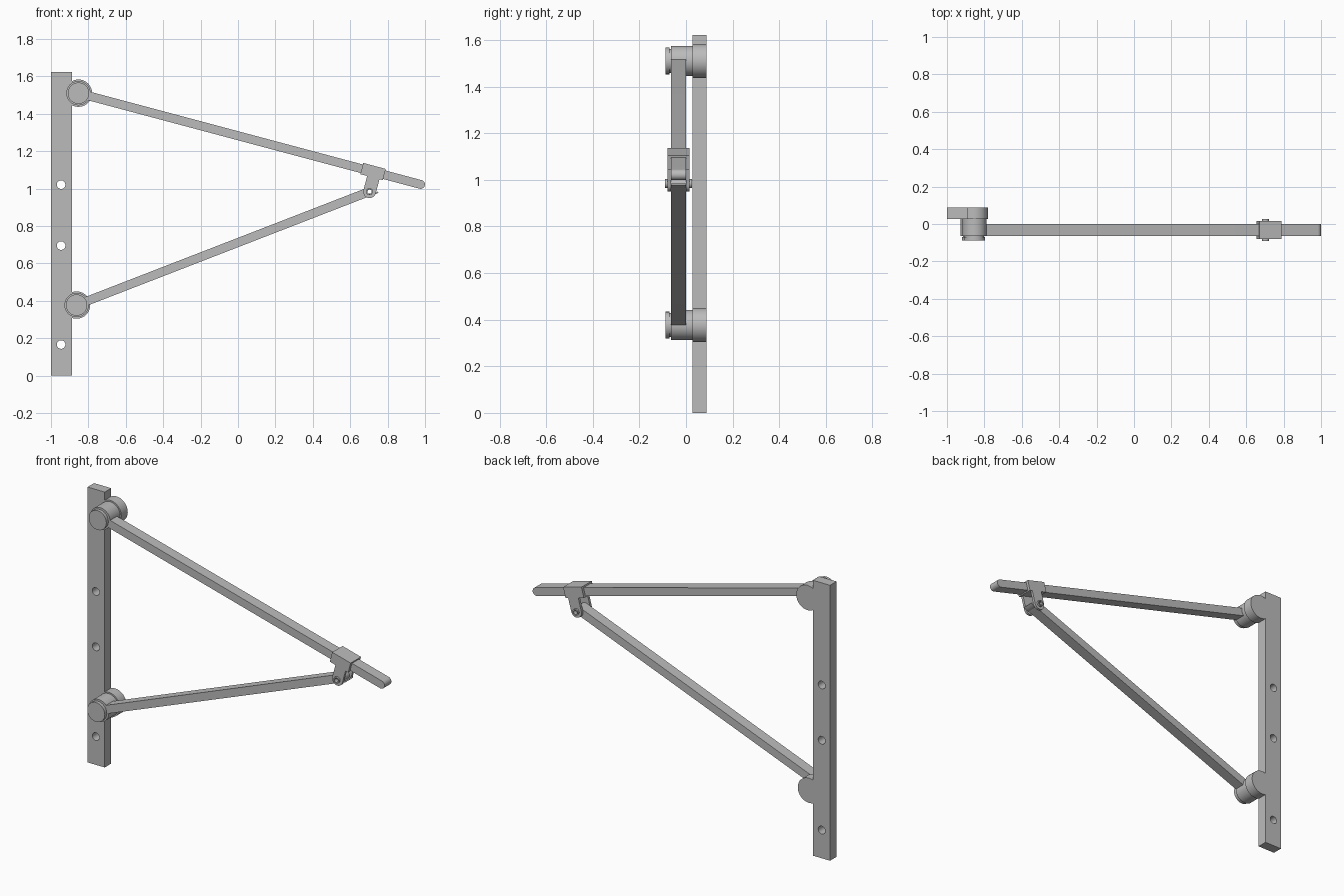
import bpy, bmesh, math

if "Cube" in bpy.data.objects:
    bpy.data.objects.remove(bpy.data.objects["Cube"])

grey = bpy.data.materials.new("grey metal")
grey.diffuse_color = (0.5, 0.5, 0.5, 1)
grey.use_nodes = True
grey.node_tree.nodes["Principled BSDF"].inputs["Base Color"].default_value = grey.diffuse_color


def arc(cx, cz, r, a0, a1, n=16):
    """Points on an arc, angles in degrees."""
    return [(cx + r * math.cos(math.radians(a0 + (a1 - a0) * i / n)),
             cz + r * math.sin(math.radians(a0 + (a1 - a0) * i / n))) for i in range(n + 1)]


def circle(cx, cz, r, n=32):
    return arc(cx, cz, r, 0, 360, n)[:-1]


def prism(name, outline, y0, y1, holes=(), origin=(0, 0), angle=0):
    """Extrude an x-z outline with holes from y0 to y1, turned and moved into place."""
    bm = bmesh.new()
    c, s = math.cos(angle), math.sin(angle)
    edges = []
    for loop in [outline, *holes]:
        vs = [bm.verts.new((origin[0] + u * c - v * s, y0, origin[1] + u * s + v * c))
              for u, v in loop]
        edges += [bm.edges.new((vs[i], vs[(i + 1) % len(vs)])) for i in range(len(vs))]
    if holes:
        bmesh.ops.triangle_fill(bm, edges=edges, use_beauty=True)
    else:
        bm.faces.new(vs)
    ext = bmesh.ops.extrude_face_region(bm, geom=bm.faces[:], use_keep_orig=True)
    bmesh.ops.translate(bm, vec=(0, y1 - y0, 0),
                        verts=[g for g in ext["geom"] if isinstance(g, bmesh.types.BMVert)])
    bmesh.ops.recalc_face_normals(bm, faces=bm.faces[:])
    me = bpy.data.meshes.new(name)
    bm.to_mesh(me)
    bm.free()
    me.materials.append(grey)
    for p in me.polygons:
        p.use_smooth = True
    me.set_sharp_from_angle(angle=math.radians(30))
    ob = bpy.data.objects.new(name, me)
    bpy.context.collection.objects.link(ob)
    return ob


HUBS = {"upper": (-0.853, 1.51), "lower": (-0.863, 0.377)}
EDGE, LUG, HALF = -0.888, 0.073, 0.0235
BAR_Y = (-0.064, 0.0)

# Wall plate with two round lugs and three screw holes
outline = [(-1, 1.622), (-1, 0), (EDGE, 0)]
for key in ("lower", "upper"):
    x, z = HUBS[key]
    a = math.degrees(math.acos((EDGE - x) / LUG))
    outline += arc(x, z, LUG, -a, a, 32)
outline.append((EDGE, 1.622))
prism("wall_plate", outline, 0.028, 0.088,
      holes=[circle(-0.946, z, 0.023, 24) for z in (0.166, 0.695, 1.021)])

# Pivot hubs: barrel, neck and cap
for key, (x, z) in HUBS.items():
    prism(key + "_hub", circle(x, z, 0.065, 48), -0.064, 0.028)
    prism(key + "_hub_neck", circle(x, z, 0.052, 48), -0.07, -0.064)
    prism(key + "_hub_cap", circle(x, z, 0.057, 48), -0.089, -0.07)

# Two straight arms
PIN = (0.703, 0.984)


def arm(name, start, end, y0, y1, holes=False):
    d = math.dist(start, end)
    ang = math.atan2(end[1] - start[1], end[0] - start[0])
    shape = [(0.03, HALF), (0.03, -HALF)] + arc(d, 0, HALF, -90, 90)
    prism(name, shape, y0, y1, [circle(d, 0, 0.012, 20)] if holes else (), start, ang)
    return ang


slope = arm("upper_arm", HUBS["upper"], (0.976, 1.022), *BAR_Y)
arm("lower_arm", HUBS["lower"], PIN, *BAR_Y, holes=True)

# Sliding clamp: sleeve walls around the upper arm
C = (0.722, 1.091)


def box(name, u0, u1, v0, v1, y0, y1):
    prism(name, [(u0, v0), (u1, v0), (u1, v1), (u0, v1)], y0, y1, origin=C, angle=slope)


box("clamp_sleeve", -0.062, 0.062, -0.031, 0.031, -0.08, 0.016)

# Clamp ears, hollow pin ends and the curved lip below the joint
ear = [(0.044, -0.03), (-0.024, -0.03)] + arc(0.01, -0.109, 0.034, 180, 360)
for side, y0, y1, p0, p1 in (("front", -0.08, -0.065, -0.091, -0.08),
                             ("back", 0.001, 0.016, 0.016, 0.026)):
    prism(side + "_clamp_ear", ear, y0, y1, [circle(0.01, -0.109, 0.012, 20)], C, slope)
    prism(side + "_pin_end", circle(*PIN, 0.019, 24), p0, p1, [circle(*PIN, 0.012, 20)])
lip = arc(0.71, 1.03, 0.066, 245, 308, 10) + arc(0.71, 1.03, 0.058, 308, 245, 10)
prism("clamp_lip", lip, -0.065, 0.001)
